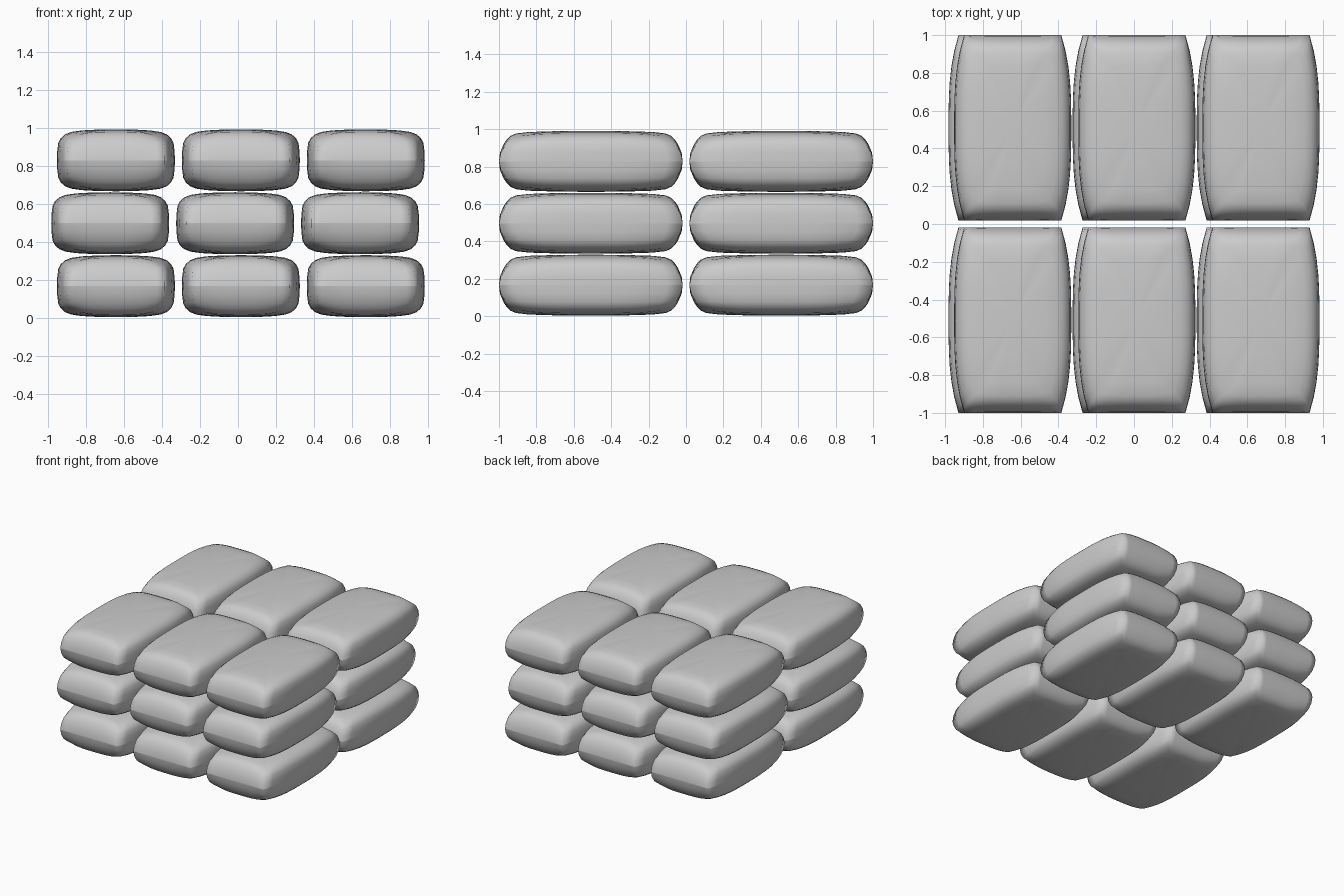
import bpy, bmesh

if "Cube" in bpy.data.objects:
    bpy.data.objects.remove(bpy.data.objects["Cube"])

N = 12  # segments along each side of a ring
# (half width x, half length y, height z, corner rounding, corner droop) from seam to crown
LEVELS = [
    (0.310, 0.491, 0.000, 0.00, 0.000),
    (0.309, 0.486, 0.045, 0.01, 0.002),
    (0.303, 0.466, 0.092, 0.02, 0.006),
    (0.290, 0.450, 0.116, 0.03, 0.010),
    (0.268, 0.430, 0.136, 0.04, 0.014),
    (0.235, 0.400, 0.149, 0.04, 0.014),
    (0.180, 0.330, 0.157, 0.04, 0.008),
    (0.090, 0.170, 0.162, 0.04, 0.002),
]


def square_loop():
    """Points around the unit square, counter-clockwise."""
    t = [-1 + 2 * i / N for i in range(N)]
    return ([(s, -1) for s in t] + [(1, s) for s in t] +
            [(-s, 1) for s in t] + [(-1, -s) for s in t])


def sack_mesh():
    bm = bmesh.new()

    def ring(level, sign):
        a, b, z, c, droop = level
        return [bm.verts.new((a * u * (1 - 0.17 * abs(v) ** 3),
                              b * v * (1 - c * abs(u) ** 3),
                              sign * (z - droop * (u * v) ** 4)))
                for u, v in square_loop()]

    seam = ring(LEVELS[0], 1)
    for sign in (1, -1):
        rings = [seam] + [ring(lv, sign) for lv in LEVELS[1:]]
        n = len(seam)
        for lo, hi in zip(rings, rings[1:]):
            for i in range(n):
                j = (i + 1) % n
                bm.faces.new((lo[i], lo[j], hi[j], hi[i]))
        # crown closing the top or bottom
        crown = bm.verts.new((0, 0, sign * 0.163))
        for i in range(n):
            bm.faces.new((rings[-1][i], rings[-1][(i + 1) % n], crown))
    bmesh.ops.recalc_face_normals(bm, faces=bm.faces)
    for f in bm.faces:
        f.smooth = True
    # sharp seam around the middle
    for i, v in enumerate(seam):
        bm.edges.get((v, seam[(i + 1) % len(seam)])).smooth = False
    me = bpy.data.meshes.new("sack")
    bm.to_mesh(me)
    bm.free()
    return me


# Stack: three layers of 3 x 2 sacks, the middle layer shifted sideways
mesh = sack_mesh()
for layer, z in enumerate((0.166, 0.497, 0.828)):
    shift = -0.015 if layer == 1 else 0.015
    for col in (-1, 0, 1):
        for row in (-1, 1):
            ob = bpy.data.objects.new(f"sack_layer{layer + 1}", mesh)
            ob.location = (col * 0.657 + shift, row * 0.509, z)
            bpy.context.collection.objects.link(ob)
